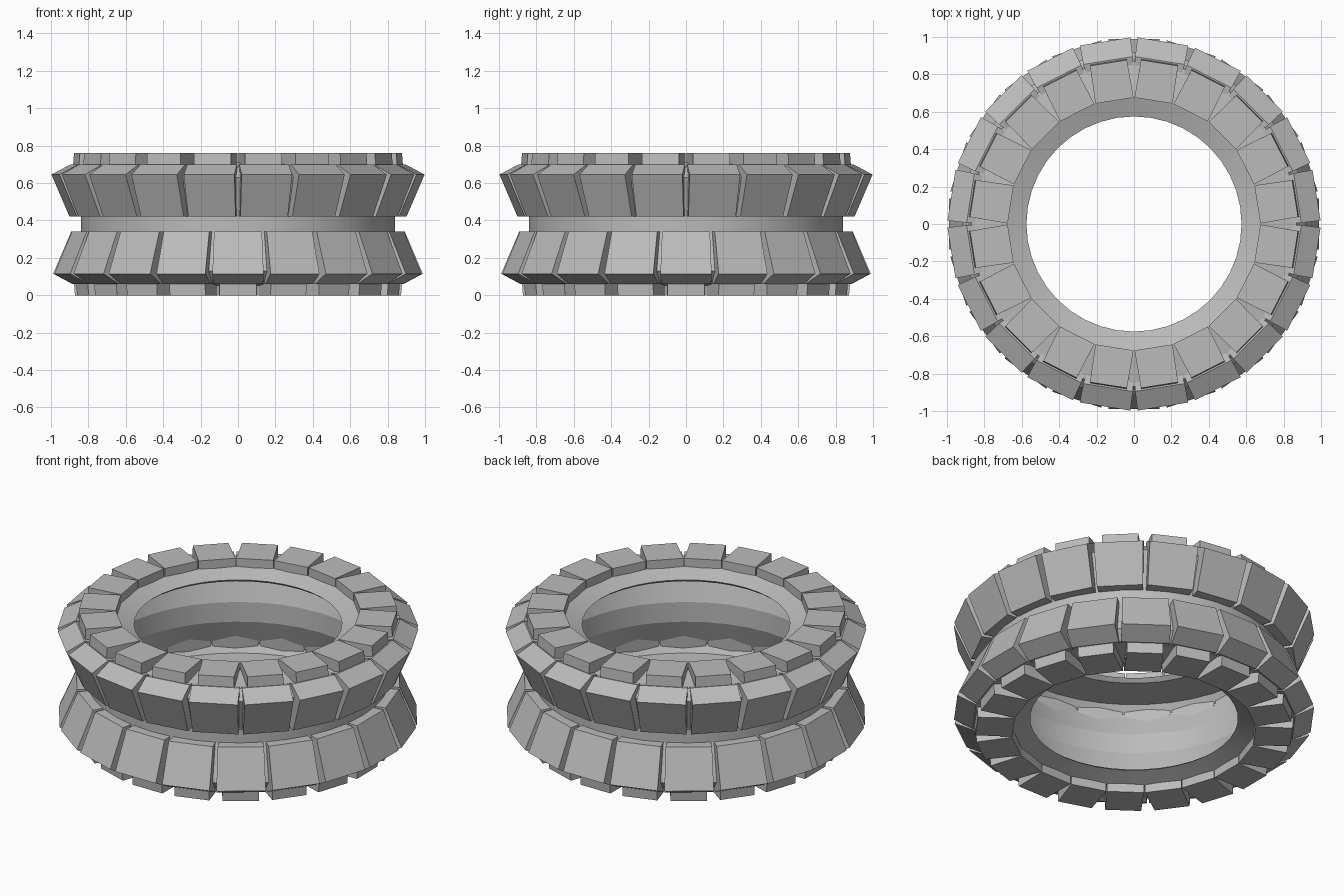
import bpy, bmesh, math
from mathutils import Matrix, Vector

if "Cube" in bpy.data.objects:
    bpy.data.objects.remove(bpy.data.objects["Cube"])

N = 20            # blocks around each side
MID = 0.38        # height of the mirror plane

rubber = bpy.data.materials.new("grey_rubber")
rubber.diffuse_color = (0.5, 0.5, 0.5, 1)
rubber.use_nodes = True
rubber.node_tree.nodes["Principled BSDF"].inputs["Base Color"].default_value = rubber.diffuse_color


def finish(bm, name):
    bmesh.ops.recalc_face_normals(bm, faces=bm.faces)
    mesh = bpy.data.meshes.new(name)
    bm.to_mesh(mesh)
    bm.free()
    mesh.materials.append(rubber)
    ob = bpy.data.objects.new(name, mesh)
    bpy.context.collection.objects.link(ob)
    return ob


def block_ring(name, section, lower):
    """Ring of prisms; section rows are (radius, height, half width)."""
    bm = bmesh.new()
    for i in range(N):
        # upper blocks straddle the axes with gaps, lower ones are centred on them
        a = 2 * math.pi * (i + (0 if lower else 0.5)) / N
        rot = Matrix.Rotation(a, 3, 'Z')
        sides = []
        for s in (-1, 1):
            sides.append([bm.verts.new(rot @ Vector(
                (r, s * w, 2 * MID - z if lower else z))) for r, z, w in section])
        n = len(section)
        bm.faces.new(sides[0])
        bm.faces.new(sides[1])
        for k in range(n):
            m = (k + 1) % n
            bm.faces.new((sides[0][k], sides[0][m], sides[1][m], sides[1][k]))
    return finish(bm, name)


# outer tread lugs and shoulder caps
LUG = [(0.892, 0.42, 0.128), (0.988, 0.645, 0.137), (0.885, 0.70, 0.134),
       (0.84, 0.69, 0.128), (0.82, 0.42, 0.122)]
CAP = [(0.668, 0.70, 0.103), (0.668, 0.76, 0.103), (0.872, 0.76, 0.10),
       (0.878, 0.68, 0.10), (0.70, 0.67, 0.10)]
for side, lower in (("upper", False), ("lower", True)):
    block_ring(side + "_tread_lugs", LUG, lower)
    block_ring(side + "_shoulder_caps", CAP, lower)

# hollow carcass: waisted shell, upper half mirrored to the lower half
outer = [(0.84, 0.42), (0.92, 0.63), (0.87, 0.685), (0.676, 0.71), (0.575, 0.675)]
inner = [(0.60, 0.655), (0.82, 0.645), (0.85, 0.60), (0.79, 0.44)]
half = outer + inner
profile = half + [(r, 2 * MID - z) for r, z in reversed(half)]
SEG = 40
bm = bmesh.new()
rings = []
for i in range(SEG):
    a = 2 * math.pi * i / SEG
    rings.append([bm.verts.new((r * math.cos(a), r * math.sin(a), z)) for r, z in profile])
for i in range(SEG):
    p, q = rings[i], rings[(i + 1) % SEG]
    for k in range(len(profile)):
        m = (k + 1) % len(profile)
        bm.faces.new((p[k], p[m], q[m], q[k]))
body = finish(bm, "tyre_carcass")
bpy.context.view_layer.objects.active = body
body.select_set(True)
bpy.ops.object.shade_smooth_by_angle(angle=math.radians(20))
